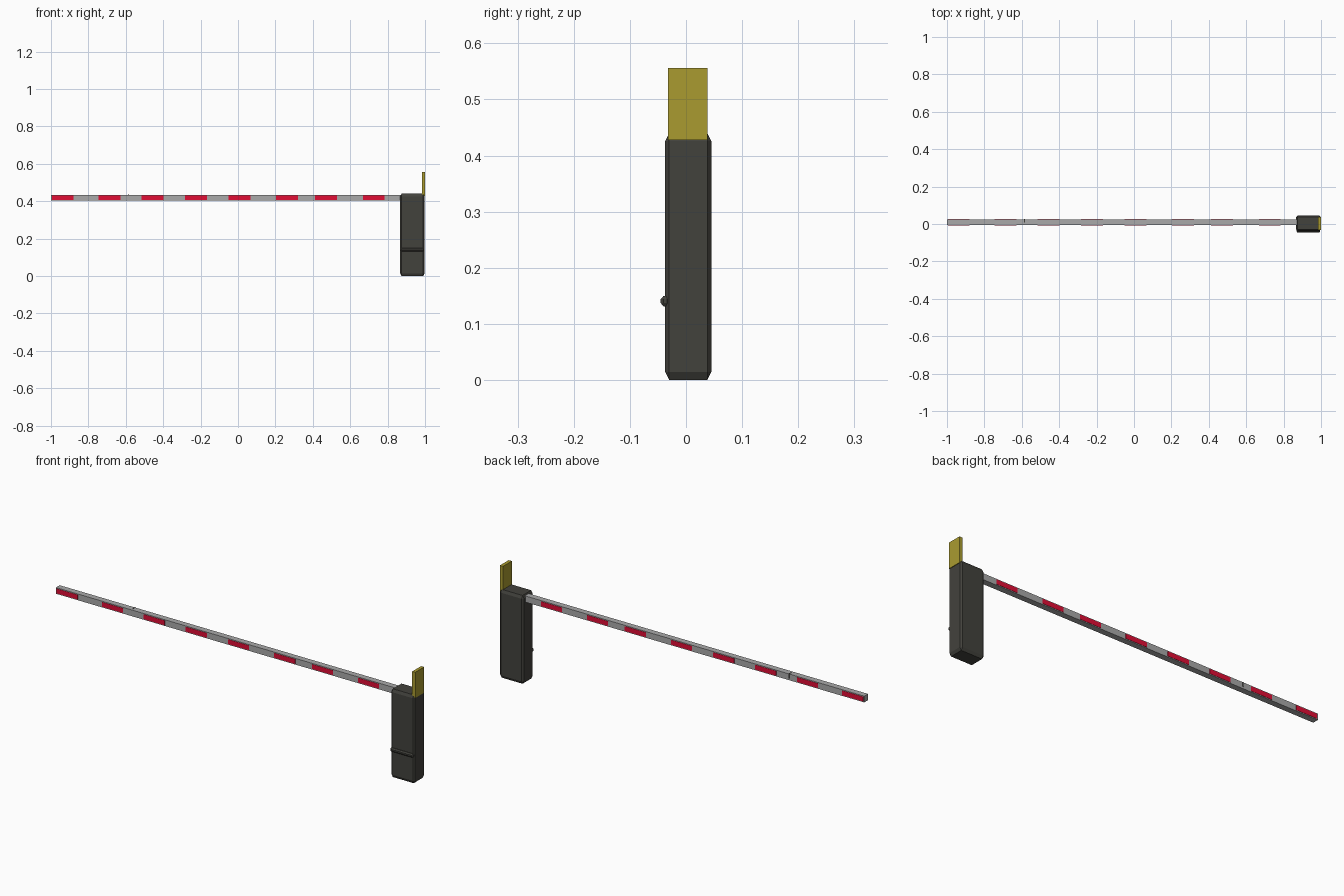
import bpy, bmesh
from mathutils import Vector

if "Cube" in bpy.data.objects:
    bpy.data.objects.remove(bpy.data.objects["Cube"])


def material(name, rgb):
    m = bpy.data.materials.new(name)
    m.diffuse_color = (*rgb, 1)
    m.use_nodes = True
    m.node_tree.nodes["Principled BSDF"].inputs["Base Color"].default_value = m.diffuse_color
    return m


DARK = material("dark_paint", (0.055, 0.054, 0.046))
YELLOW = material("yellow_paint", (0.40, 0.33, 0.03))
RED = material("red_reflector", (0.75, 0.004, 0.035))
GREY = material("arm_metal", (0.40, 0.40, 0.40))


def finish(name, bm, mat):
    bmesh.ops.recalc_face_normals(bm, faces=bm.faces)
    me = bpy.data.meshes.new(name)
    bm.to_mesh(me)
    bm.free()
    ob = bpy.data.objects.new(name, me)
    bpy.context.collection.objects.link(ob)
    me.materials.append(mat)
    return ob


def box(name, lo, hi, mat, chamfer=None):
    """Box between two corners; chamfer gives the cut along x, y and z."""
    lo, hi = Vector(lo), Vector(hi)
    size, mid = hi - lo, (hi + lo) / 2
    bm = bmesh.new()
    if chamfer:
        # each corner becomes three points, one per touching face
        for sx in (-1, 1):
            for sy in (-1, 1):
                for sz in (-1, 1):
                    for axis in range(3):
                        p = [s * (size[i] / 2 - (0 if i == axis else chamfer[i]))
                             for i, s in enumerate((sx, sy, sz))]
                        bm.verts.new(mid + Vector(p))
        bmesh.ops.convex_hull(bm, input=bm.verts)
        bmesh.ops.dissolve_limit(bm, angle_limit=0.01, verts=bm.verts, edges=bm.edges)
    else:
        bmesh.ops.create_cube(bm, size=1)
        for v in bm.verts:
            v.co = Vector(a * b for a, b in zip(v.co, size)) + mid
    return finish(name, bm, mat)


# Cabinet with chamfered edges
box("cabinet", (0.867, -0.037, 0), (0.998, 0.045, 0.44), DARK, (0.008, 0.007, 0.014))

# Ridge across the cabinet front, a hexagonal bar
box("cabinet_ridge", (0.869, -0.045, 0.131), (0.995, -0.029, 0.150), DARK, (0.004, 0.005, 0.006))

# Yellow upright plate on the cabinet
box("warning_plate", (0.983, -0.032, 0.428), (1.0, 0.038, 0.556), YELLOW)

# Barrier arm
box("barrier_arm", (-1, -0.006, 0.403), (0.88, 0.024, 0.434), GREY)

# Red reflectors, showing on the front and back of the arm
for i, x in enumerate((-0.937, -0.687, -0.457, -0.225, 0.008, 0.262, 0.471, 0.725)):
    box(f"reflector_{i + 1}", (x - 0.058, -0.0075, 0.407), (x + 0.058, 0.0255, 0.430), RED)

# Small pin through the arm
box("arm_pin", (-0.587, 0.008, 0.412), (-0.583, 0.026, 0.4355), DARK)
